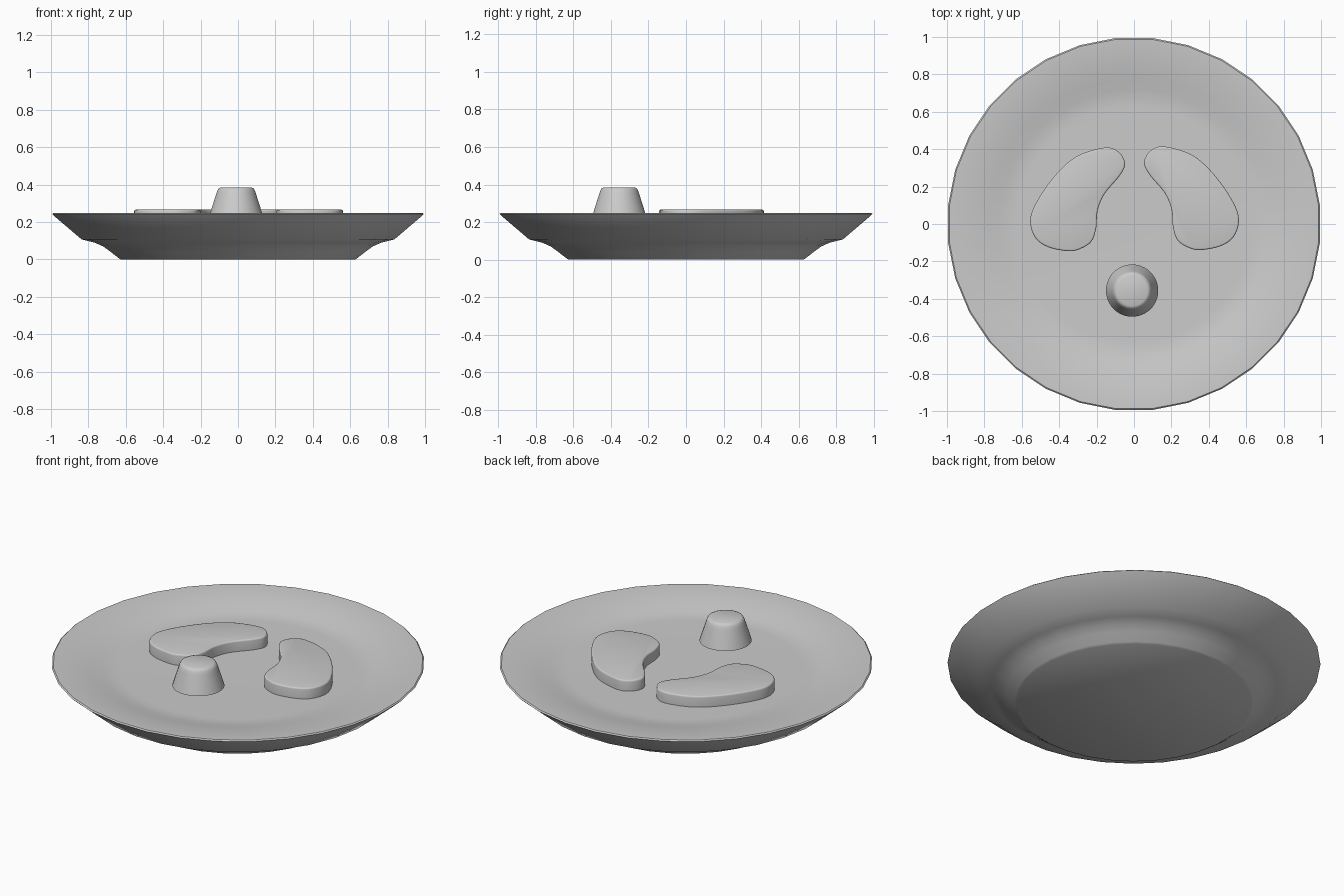
import bpy, bmesh, math
from mathutils import Vector

if "Cube" in bpy.data.objects:
    bpy.data.objects.remove(bpy.data.objects["Cube"])


def finish(name, bm, angle=35):
    bmesh.ops.recalc_face_normals(bm, faces=bm.faces)
    mesh = bpy.data.meshes.new(name)
    bm.to_mesh(mesh)
    bm.free()
    ob = bpy.data.objects.new(name, mesh)
    bpy.context.collection.objects.link(ob)
    bpy.ops.object.select_all(action='DESELECT')
    ob.select_set(True)
    bpy.context.view_layer.objects.active = ob
    bpy.ops.object.shade_smooth_by_angle(angle=math.radians(angle))
    return ob


def lathe(name, profile, sides, centre=(0, 0), angle=35):
    """Closed solid of revolution; both profile ends are capped flat."""
    bm = bmesh.new()
    rings = []
    for r, z in profile:
        ring = []
        for i in range(sides):
            a = 2 * math.pi * (i + 0.5) / sides
            ring.append(bm.verts.new((centre[0] + r * math.cos(a), centre[1] + r * math.sin(a), z)))
        rings.append(ring)
    for lo, hi in zip(rings, rings[1:]):
        for i in range(sides):
            j = (i + 1) % sides
            bm.faces.new((lo[i], lo[j], hi[j], hi[i]))
    bm.faces.new(rings[0])
    bm.faces.new(rings[-1])
    return finish(name, bm, angle)


def smooth_loop(points, steps=4):
    """Closed Catmull-Rom curve through the points."""
    p = [Vector(q) for q in points]
    n = len(p)
    out = []
    for i in range(n):
        a, b, c, d = p[i - 1], p[i], p[(i + 1) % n], p[(i + 2) % n]
        for s in range(steps):
            t = s / steps
            out.append(0.5 * (2 * b + (c - a) * t + (2 * a - 5 * b + 4 * c - d) * t * t
                              + (3 * b - a - 3 * c + d) * t ** 3))
    return out


def slab(name, outline, z0, z1):
    bm = bmesh.new()
    face = bm.faces.new([bm.verts.new((p.x, p.y, z0)) for p in outline])
    new = bmesh.ops.extrude_face_region(bm, geom=[face], use_keep_orig=True)['geom']
    top = [v for v in new if isinstance(v, bmesh.types.BMVert)]
    bmesh.ops.translate(bm, verts=top, vec=(0, 0, z1 - z0))
    # soften the upper edge
    top_set = set(top)
    edges = [e for e in bm.edges if e.verts[0] in top_set and e.verts[1] in top_set]
    bmesh.ops.bevel(bm, geom=edges, offset=0.009, segments=3, profile=0.5, affect='EDGES')
    return finish(name, bm, 40)


# plate: foot, flared underside, rim, shallow well
lathe("plate", [(0.63, 0.0), (0.642, 0.008), (0.69, 0.045), (0.725, 0.07), (0.77, 0.09),
                (0.84, 0.107), (0.985, 0.23), (0.999, 0.243), (0.992, 0.249), (0.96, 0.248),
                (0.87, 0.239), (0.78, 0.223), (0.72, 0.21), (0.67, 0.203), (0.63, 0.202)],
      32, angle=40)

# two kidney-shaped cutlets, mirrored left to right
half = [(-.16, .408), (-.085, .388), (-.048, .325), (-.075, .26), (-.158, .16), (-.195, .07),
        (-.202, -.02), (-.227, -.093), (-.285, -.132), (-.348, -.145), (-.455, -.125),
        (-.527, -.075), (-.555, .015), (-.525, .11), (-.43, .25), (-.31, .36)]
for side, sx in (("left", 1), ("right", -1)):
    pts = [(sx * (x - 0.003) + 0.003, y + (0 if sx > 0 else 0.006)) for x, y in half]
    slab(side + "_cutlet", smooth_loop(pts), 0.2, 0.266)

# small tapered cup
lathe("tapered_cup", [(0.14, 0.245), (0.131, 0.275), (0.107, 0.35), (0.101, 0.368),
                      (0.094, 0.38), (0.082, 0.385)], 32, (-0.01, -0.356), 40)
